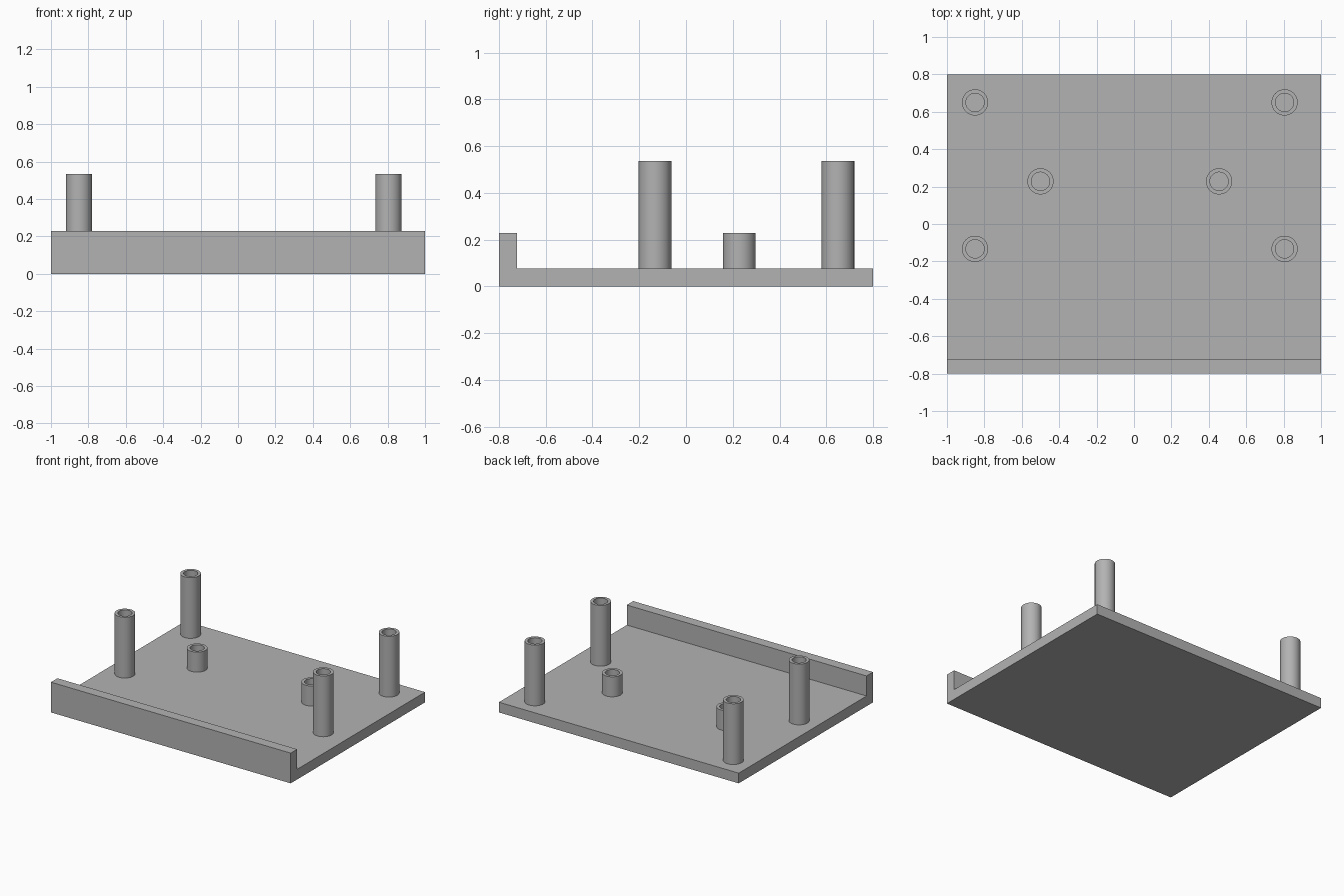
import bpy
import bmesh
from math import cos, sin, tau, radians

cube = bpy.data.objects.get("Cube")
if cube:
    bpy.data.objects.remove(cube, do_unlink=True)

HALF_X, HALF_Y = 1.0, 0.80
PLATE_TOP, LIP_TOP, LIP_DEPTH = 0.077, 0.228, 0.077
OUTER, INNER, SIDES = 0.07, 0.049, 48
TALL, SHORT = 0.535, 0.228

grey = bpy.data.materials.new("plain grey")
grey.use_nodes = True
colour = (0.45, 0.45, 0.45, 1)
grey.diffuse_color = colour
grey.node_tree.nodes["Principled BSDF"].inputs["Base Color"].default_value = colour


def make_object(name, bm):
    bmesh.ops.recalc_face_normals(bm, faces=bm.faces)
    mesh = bpy.data.meshes.new(name)
    bm.to_mesh(mesh)
    bm.free()
    mesh.materials.append(grey)
    obj = bpy.data.objects.new(name, mesh)
    bpy.context.collection.objects.link(obj)
    return obj


def tray():
    # L-shaped side profile swept across the width
    bm = bmesh.new()
    lip_back = -HALF_Y + LIP_DEPTH
    profile = [(-HALF_Y, 0), (HALF_Y, 0), (HALF_Y, PLATE_TOP),
               (lip_back, PLATE_TOP), (lip_back, LIP_TOP), (-HALF_Y, LIP_TOP)]
    side = bm.faces.new([bm.verts.new((-HALF_X, y, z)) for y, z in profile])
    swept = bmesh.ops.extrude_face_region(bm, geom=[side], use_keep_orig=True)
    verts = [v for v in swept["geom"] if isinstance(v, bmesh.types.BMVert)]
    bmesh.ops.translate(bm, verts=verts, vec=(2 * HALF_X, 0, 0))
    make_object("base_plate_with_front_lip", bm)


def standoff(name, x, y, top):
    # Hollow post: outer wall, rim and bore joined ring to ring
    bm = bmesh.new()
    rings = []
    for radius, z in ((OUTER, PLATE_TOP), (OUTER, top), (INNER, top), (INNER, PLATE_TOP)):
        rings.append([bm.verts.new((radius * cos(tau * i / SIDES),
                                    radius * sin(tau * i / SIDES), z))
                      for i in range(SIDES)])
    for a, b in zip(rings, rings[1:] + rings[:1]):
        for i in range(SIDES):
            j = (i + 1) % SIDES
            bm.faces.new((a[i], a[j], b[j], b[i]))
    obj = make_object(name, bm)
    obj.location = (x, y, 0)
    bpy.ops.object.select_all(action="DESELECT")
    obj.select_set(True)
    bpy.context.view_layer.objects.active = obj
    bpy.ops.object.shade_smooth_by_angle(angle=radians(30))


tray()

# Three rows of paired posts
rows = (("back", 0.65, -0.85, 0.805, TALL),
        ("middle", 0.228, -0.5, 0.455, SHORT),
        ("front", -0.133, -0.85, 0.805, TALL))
for row, y, right_x, left_x, top in rows:
    standoff(row + "_right_standoff", right_x, y, top)
    standoff(row + "_left_standoff", left_x, y, top)
